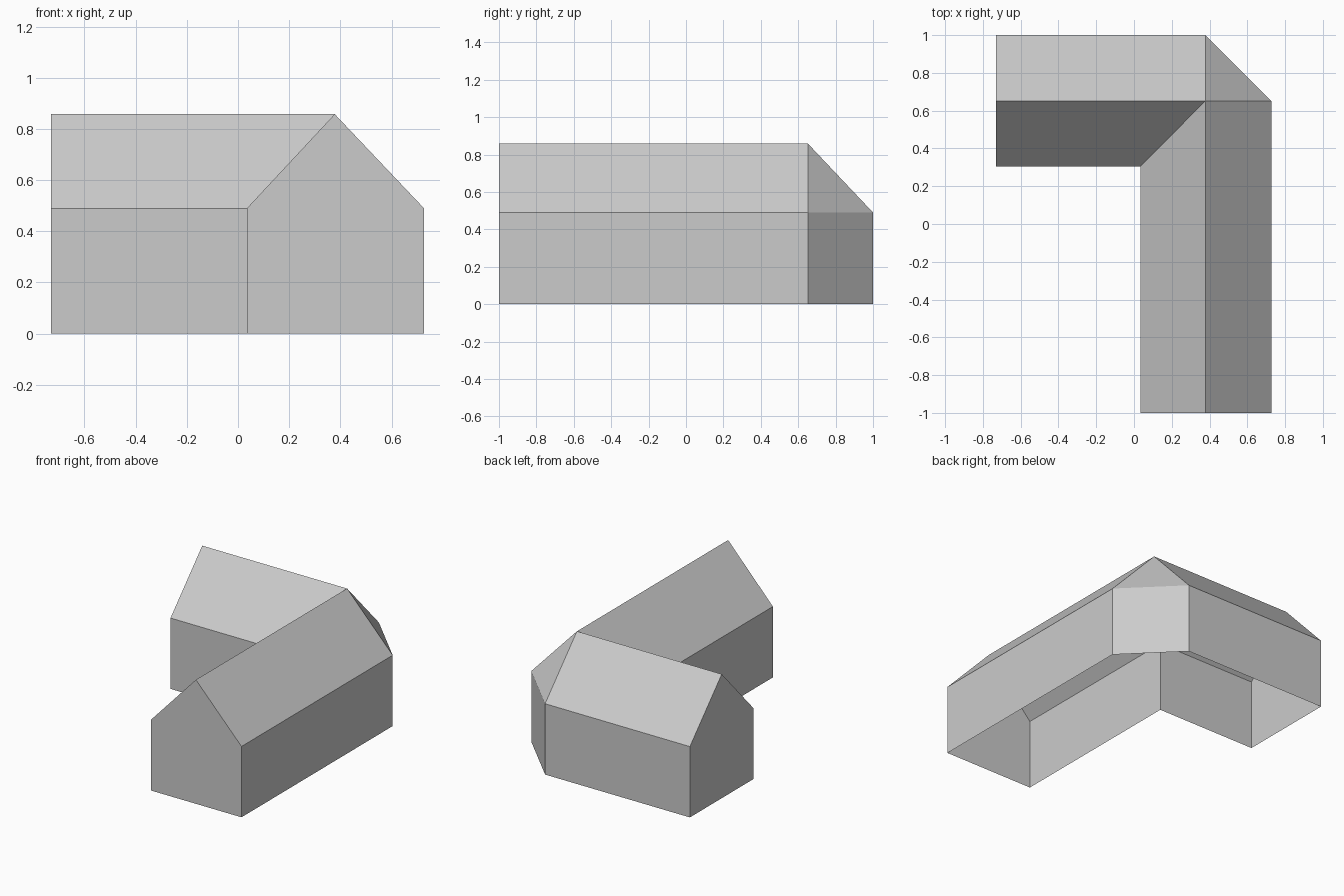
import bpy
import bmesh

default = bpy.data.objects.get("Cube")
if default:
    bpy.data.objects.remove(default, do_unlink=True)

# Main dimensions
LEFT, INNER_X, RIDGE_X, OUTER_X = -0.73, 0.035, 0.378, 0.727
FRONT, INNER_Y, RIDGE_Y, OUTER_Y = -1.0, 0.305, 0.652, 1.0
EAVE, RIDGE = 0.49, 0.858

grey = bpy.data.materials.new("plain grey")
grey.use_nodes = True
colour = (0.6, 0.6, 0.6, 1.0)
grey.diffuse_color = colour
grey.node_tree.nodes["Principled BSDF"].inputs["Base Color"].default_value = colour

# Plan stations along the bent wing: inner, ridge and outer points.
# The two middle stations share the inner and ridge points, so the
# outer corner becomes a bevelled wall with a triangular roof hip.
inner_corner = (INNER_X, INNER_Y)
ridge_corner = (RIDGE_X, RIDGE_Y)
stations = [
    ((LEFT, INNER_Y), (LEFT, RIDGE_Y), (LEFT, OUTER_Y)),
    (inner_corner, ridge_corner, (RIDGE_X, OUTER_Y)),
    (inner_corner, ridge_corner, (OUTER_X, RIDGE_Y)),
    ((INNER_X, FRONT), (RIDGE_X, FRONT), (OUTER_X, FRONT)),
]


def section(station):
    """House-shaped cross-section, from inner base over the ridge to outer base."""
    inner, ridge, outer = station
    return [(*inner, 0), (*inner, EAVE), (*ridge, RIDGE), (*outer, EAVE), (*outer, 0)]


def build(name, strips, gables):
    bm = bmesh.new()
    found = {}

    def face(points):
        points = list(dict.fromkeys(points))
        if len(points) < 3:
            return
        for p in points:
            if p not in found:
                found[p] = bm.verts.new(p)
        bm.faces.new([found[p] for p in points])

    rings = [section(s) for s in stations]
    for a, b in zip(rings, rings[1:]):
        for i in strips:
            face([a[i], b[i], b[i + 1], a[i + 1]])
    if gables:
        face(rings[0])
        face(rings[-1][::-1])
    mesh = bpy.data.meshes.new(name)
    bm.to_mesh(mesh)
    bm.free()
    mesh.materials.append(grey)
    obj = bpy.data.objects.new(name, mesh)
    bpy.context.collection.objects.link(obj)
    return obj


# Side walls with gable ends, open underneath
build("walls", (0, 3), True)
# Pitched roof with valley and hip
build("roof", (1, 2), False)
